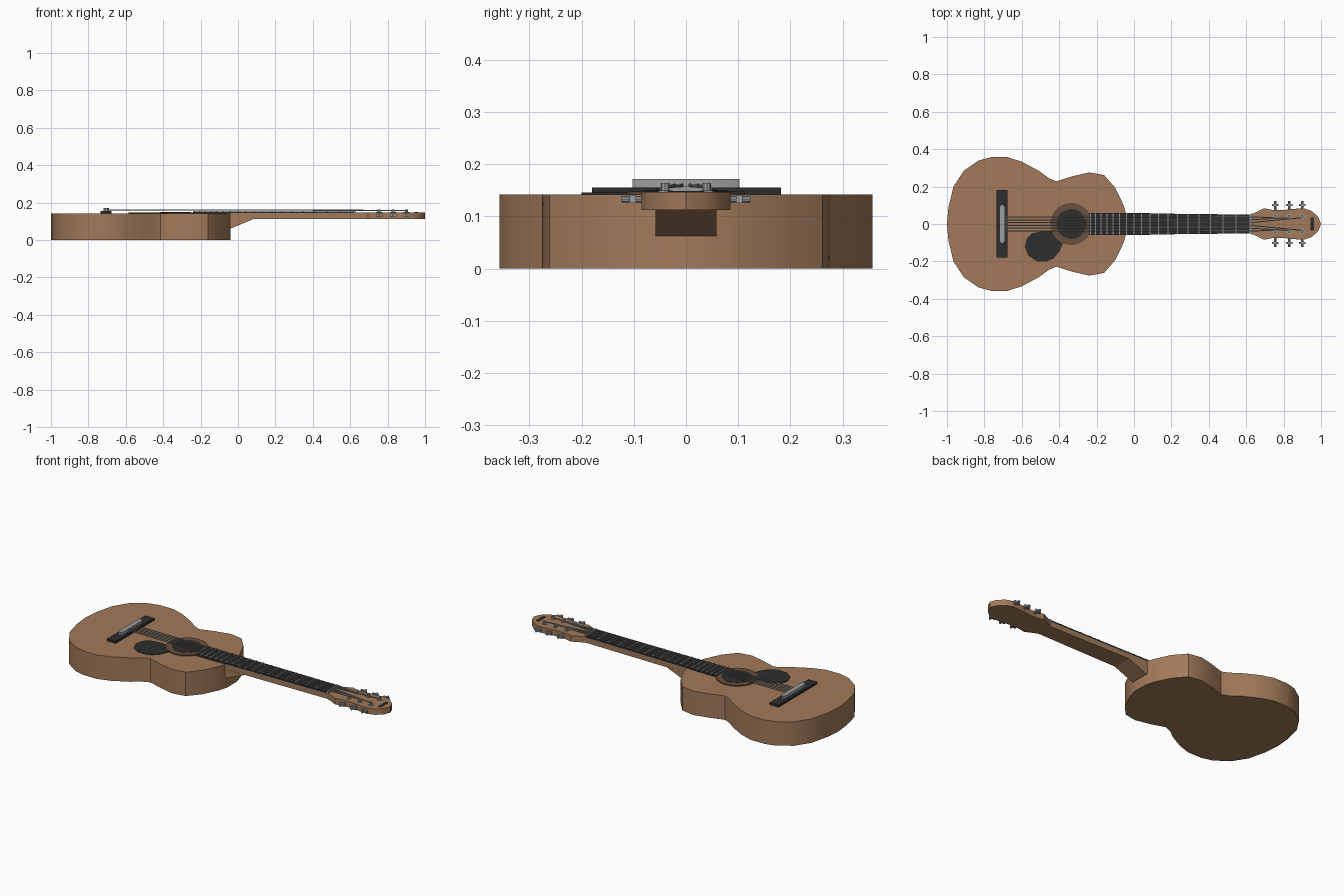
import bpy, bmesh, math
from mathutils import Vector

if "Cube" in bpy.data.objects:
    bpy.data.objects.remove(bpy.data.objects["Cube"])


def material(name, rgb):
    m = bpy.data.materials.new(name)
    m.diffuse_color = (*rgb, 1)
    m.use_nodes = True
    m.node_tree.nodes["Principled BSDF"].inputs["Base Color"].default_value = m.diffuse_color
    return m


WOOD = material("warm wood", (0.36, 0.195, 0.103))
DARK_WOOD = material("dark wood", (0.14, 0.078, 0.045))
BLACK = material("black", (0.026, 0.026, 0.027))
STEEL = material("steel grey", (0.33, 0.34, 0.35))


def finish(name, bm, mat, smooth=True):
    bmesh.ops.recalc_face_normals(bm, faces=bm.faces)
    me = bpy.data.meshes.new(name)
    bm.to_mesh(me)
    bm.free()
    me.materials.append(mat)
    ob = bpy.data.objects.new(name, me)
    bpy.context.collection.objects.link(ob)
    if smooth:
        bpy.context.view_layer.objects.active = ob
        ob.select_set(True)
        bpy.ops.object.shade_smooth_by_angle(angle=math.radians(30))
        ob.select_set(False)
    return ob


def prism(name, pts, vec, mat, smooth=True):
    """Extrude a closed 3D polygon along vec."""
    bm = bmesh.new()
    f = bm.faces.new([bm.verts.new(p) for p in pts])
    r = bmesh.ops.extrude_face_region(bm, geom=[f], use_keep_orig=True)
    bmesh.ops.translate(bm, vec=vec, verts=[v for v in r["geom"] if isinstance(v, bmesh.types.BMVert)])
    return finish(name, bm, mat, smooth)


def plan(name, pts, z0, z1, mat, smooth=True):
    return prism(name, [(x, y, z0) for x, y in pts], (0, 0, z1 - z0), mat, smooth)


def mirrored(half):
    """Close a half outline (y >= 0) by mirroring it across y = 0."""
    return half + [(x, -y) for x, y in reversed(half) if y > 0]


def box(name, x0, x1, y0, y1, z0, z1, mat):
    return plan(name, [(x0, y0), (x1, y0), (x1, y1), (x0, y1)], z0, z1, mat, False)


def rod(name, a, b, r, mat, sides=8):
    a, b = Vector(a), Vector(b)
    bm = bmesh.new()
    bmesh.ops.create_cone(bm, cap_ends=True, segments=sides, radius1=r, radius2=r, depth=(b - a).length)
    q = (b - a).to_track_quat('Z', 'Y')
    for v in bm.verts:
        v.co = q @ v.co + (a + b) / 2
    return finish(name, bm, mat, sides > 6)


def circle(cx, cy, rx, ry, n):
    return [(cx + rx * math.cos(2 * math.pi * i / n), cy + ry * math.sin(2 * math.pi * i / n)) for i in range(n)]


# Body
body = mirrored([(-1, 0), (-0.992, 0.09), (-0.965, 0.2), (-0.91, 0.285), (-0.83, 0.34),
                 (-0.765, 0.357), (-0.675, 0.357), (-0.6, 0.333), (-0.51, 0.285),
                 (-0.455, 0.245), (-0.415, 0.228), (-0.33, 0.255), (-0.24, 0.276),
                 (-0.16, 0.262), (-0.1, 0.193), (-0.055, 0.1), (-0.04, 0.045)])
plan("body", body, 0, 0.142, WOOD)

# Pickguard, rosette and sound hole
plan("pickguard", [(-0.585, -0.12), (-0.572, -0.075), (-0.545, -0.05), (-0.5, -0.04), (-0.44, -0.04),
                   (-0.39, -0.07), (-0.375, -0.095), (-0.4, -0.15), (-0.43, -0.185), (-0.465, -0.2),
                   (-0.52, -0.2), (-0.565, -0.17)], 0.141, 0.146, BLACK)
plan("rosette", circle(-0.335, 0, 0.113, 0.113, 20), 0.141, 0.148, DARK_WOOD)
plan("sound_hole", circle(-0.335, 0, 0.08, 0.08, 20), 0.142, 0.1495, BLACK)

# Bridge and saddle
box("bridge", -0.735, -0.677, -0.18, 0.182, 0.141, 0.155, BLACK)
plan("saddle", [(-0.712, -0.103), (-0.698, -0.103), (-0.691, -0.09), (-0.691, 0.09),
                (-0.698, 0.103), (-0.712, 0.103), (-0.719, 0.09), (-0.719, -0.09)], 0.154, 0.172, STEEL)

# Neck and heel
plan("neck", mirrored([(-0.06, 0.058), (0.63, 0.05)]), 0.112, 0.143, WOOD, False)
prism("heel", [(-0.06, -0.058, 0.061), (-0.035, -0.058, 0.063), (0.085, -0.058, 0.113), (-0.06, -0.058, 0.113)],
      (0, 0.116, 0), WOOD, False)

# Fingerboard, nut and frets
plan("fingerboard", mirrored([(-0.24, 0.06), (0.62, 0.05)]), 0.1415, 0.152, BLACK, False)
box("nut", 0.617, 0.63, -0.05, 0.05, 0.142, 0.157, STEEL)
for n in range(1, 19):
    x = 0.62 - 1.32 * (1 - 2 ** (-n / 12))
    w = 0.05 + 0.01 * (0.62 - x) / 0.86
    box(f"fret_{n}", x - 0.003, x + 0.003, -w, w, 0.151, 0.1545, STEEL)

# Headstock
head = mirrored([(0.62, 0.05), (0.65, 0.062), (0.695, 0.084), (0.74, 0.075), (0.8, 0.075), (0.86, 0.081),
                 (0.905, 0.085), (0.95, 0.07), (0.985, 0.038), (1.0, 0)])
plan("headstock", head, 0.112, 0.147, WOOD)
box("head_plate", 0.943, 0.962, -0.035, 0.035, 0.146, 0.149, BLACK)

# Tuners: post, collar, shaft and button on both sides
posts = [0.755, 0.83, 0.9]
for side, s in (("left", 1), ("right", -1)):
    for k, x in enumerate(posts):
        y = s * 0.04
        rod(f"tuner_collar_{side}_{k}", (x, y, 0.146), (x, y, 0.15), 0.014, STEEL)
        rod(f"tuner_post_{side}_{k}", (x, y, 0.146), (x, y, 0.164), 0.008, STEEL)
        rod(f"tuner_shaft_{side}_{k}", (x, s * 0.07, 0.133), (x, s * 0.124, 0.133), 0.006, STEEL)
        box(f"tuner_button_{side}_{k}", x - 0.018, x + 0.018, s * 0.102 - 0.006, s * 0.102 + 0.006,
            0.126, 0.141, STEEL)

# Strings: bridge to nut, then fanned to the posts
for i in range(6):
    y = (i - 2.5) * 0.015
    s = 1 if y > 0 else -1
    k = 2 - (i if i < 3 else 5 - i)
    end = (posts[2 - k], s * 0.034, 0.157)
    rod(f"string_{i}", (-0.7, y, 0.161), (0.624, y, 0.159), 0.003, STEEL, 6)
    rod(f"string_end_{i}", (0.624, y, 0.159), end, 0.003, STEEL, 6)
